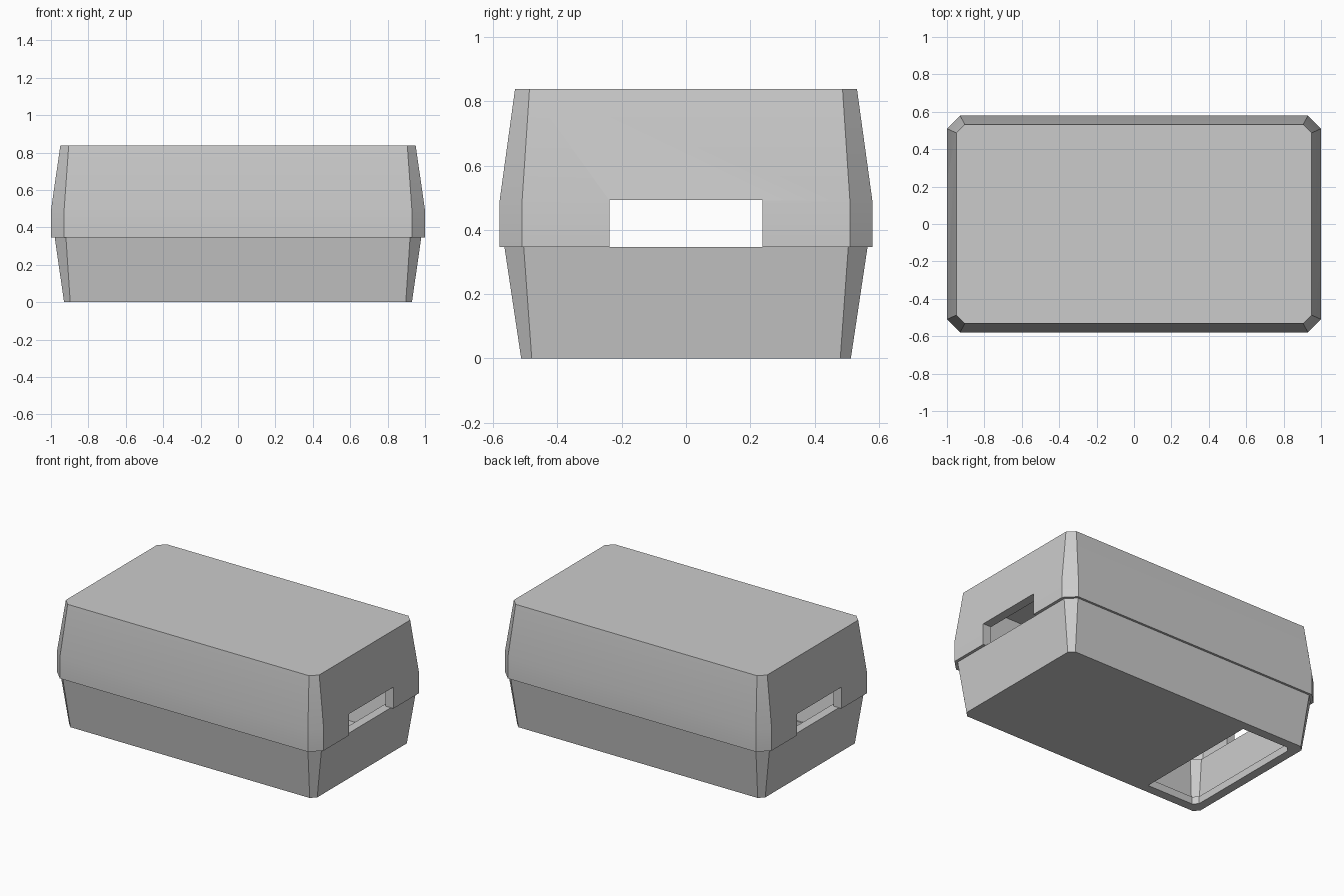
import bpy
import bmesh
import math

default_cube = bpy.data.objects.get("Cube")
if default_cube:
    bpy.data.objects.remove(default_cube, do_unlink=True)

grey = bpy.data.materials.new("plain grey")
grey.use_nodes = True
grey.diffuse_color = (0.6, 0.6, 0.6, 1)
grey.node_tree.nodes["Principled BSDF"].inputs["Base Color"].default_value = (0.6, 0.6, 0.6, 1)

WALL = 0.06
SEAM = 0.347


def octagon(x, y, chamfer):
    """Rectangle outline with cut corners, counter-clockwise."""
    a, b = x - chamfer, y - chamfer
    return [(x, -b), (x, b), (a, y), (-a, y), (-x, b), (-x, -b), (-a, -y), (a, -y)]


def loft(name, rings):
    """Closed solid through a stack of (z, outline) rings."""
    bm = bmesh.new()
    loops = [[bm.verts.new((x, y, z)) for x, y in outline] for z, outline in rings]
    for low, high in zip(loops, loops[1:]):
        n = len(low)
        for i in range(n):
            j = (i + 1) % n
            bm.faces.new((low[i], low[j], high[j], high[i]))
    bm.faces.new(loops[0][::-1])
    bm.faces.new(loops[-1])
    bmesh.ops.recalc_face_normals(bm, faces=bm.faces)
    mesh = bpy.data.meshes.new(name)
    bm.to_mesh(mesh)
    bm.free()
    mesh.materials.append(grey)
    obj = bpy.data.objects.new(name, mesh)
    bpy.context.collection.objects.link(obj)
    return obj


def carve(obj, cutter):
    """Subtract the cutter, then discard it."""
    cutter.hide_render = True
    mod = obj.modifiers.new("carve", 'BOOLEAN')
    mod.operation = 'DIFFERENCE'
    mod.solver = 'EXACT'
    mod.object = cutter
    bpy.context.view_layer.objects.active = obj
    bpy.ops.object.modifier_apply(modifier=mod.name)
    bpy.data.objects.remove(cutter, do_unlink=True)


def box_outline(x, y):
    return [(-x, -y), (x, -y), (x, y), (-x, y)]


# Base tray, flaring upward
tray = loft("base_tray", [(0, octagon(0.93, 0.513, 0.033)),
                          (SEAM, octagon(0.98, 0.565, 0.06))])
carve(tray, loft("tray_cavity", [(0.05, octagon(0.877, 0.46, 0.035)),
                                 (SEAM + 0.05, octagon(0.927, 0.512, 0.05))]))

# Opening through the floor at one end
hatch = [(-0.49, -0.45), (-0.49, 0.45), (-0.84, 0.45),
         (-0.87, 0.42), (-0.87, -0.42), (-0.84, -0.45)]
carve(tray, loft("floor_opening", [(-0.1, hatch), (0.12, hatch)]))

# Hollow lid, upright at the rim and tapering to a flat top
rim = (1.0, 0.58, 0.07)
crown = (0.95, 0.532, 0.045)
lid = loft("lid", [(SEAM, octagon(*rim)), (0.49, octagon(*rim)),
                   (0.838, octagon(*crown))])
inner_rim = octagon(rim[0] - WALL, rim[1] - WALL, 0.055)
inner_crown = octagon(crown[0] - WALL, crown[1] - WALL, 0.04)
carve(lid, loft("lid_cavity", [(0.25, inner_rim), (0.48, inner_rim),
                               (0.838 - WALL, inner_crown)]))

# Hand slots through both end walls
slot = box_outline(1.2, 0.238)
carve(lid, loft("slot_cutter", [(0.2, slot), (0.492, slot)]))

for part in (tray, lid):
    bpy.ops.object.select_all(action='DESELECT')
    part.select_set(True)
    bpy.context.view_layer.objects.active = part
    bpy.ops.object.shade_smooth_by_angle(angle=math.radians(25))
